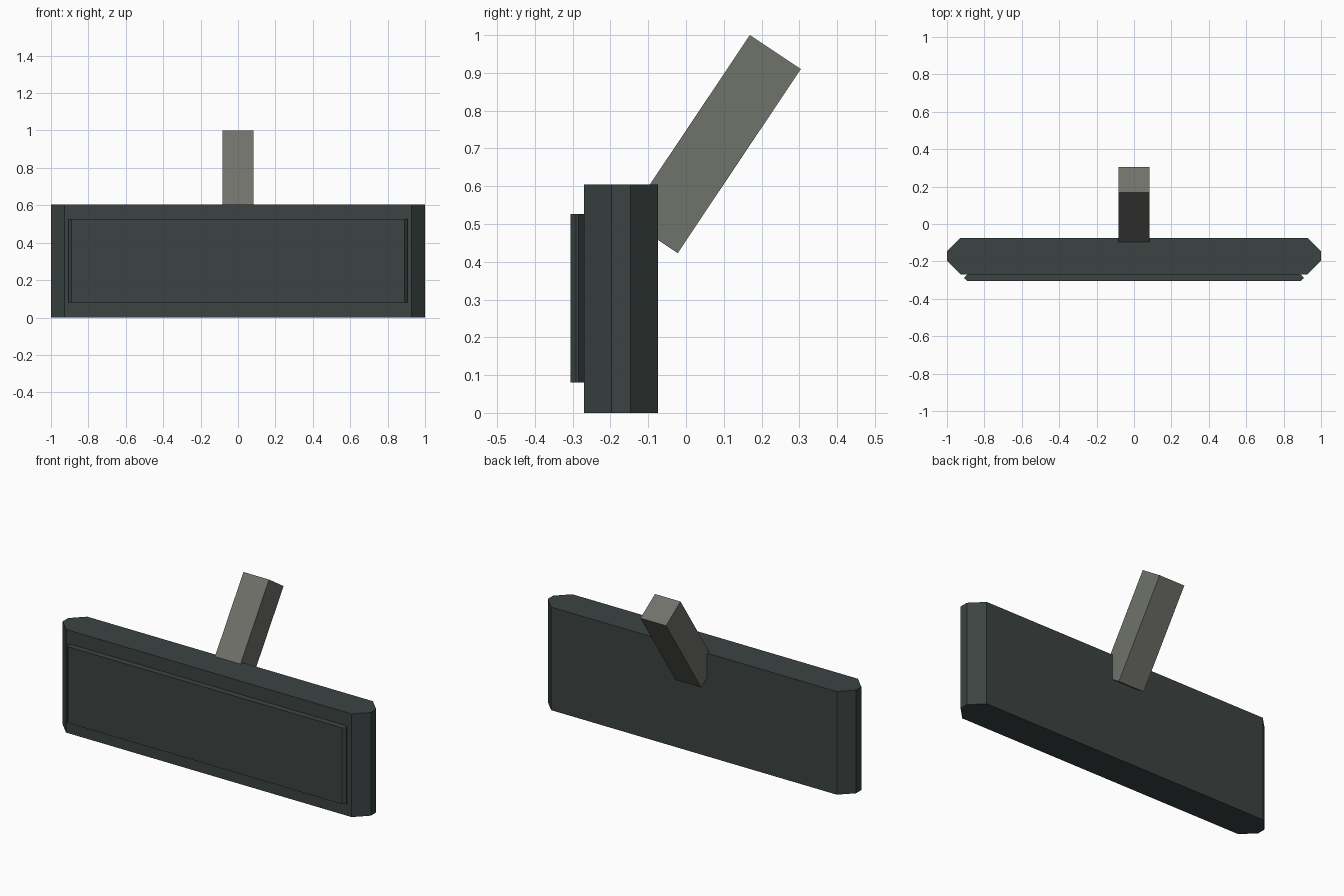
import bpy
import bmesh
from mathutils import Vector

cube = bpy.data.objects.get("Cube")
if cube:
    bpy.data.objects.remove(cube, do_unlink=True)


def make_material(name, rgb):
    mat = bpy.data.materials.new(name)
    mat.use_nodes = True
    color = (*rgb, 1.0)
    mat.diffuse_color = color
    mat.node_tree.nodes["Principled BSDF"].inputs["Base Color"].default_value = color
    return mat


def prism(name, profile, direction, mat):
    """Extrude a closed flat profile along a direction."""
    bm = bmesh.new()
    face = bm.faces.new([bm.verts.new(p) for p in profile])
    result = bmesh.ops.extrude_face_region(bm, geom=[face], use_keep_orig=True)
    moved = [v for v in result["geom"] if isinstance(v, bmesh.types.BMVert)]
    bmesh.ops.translate(bm, verts=moved, vec=Vector(direction))
    bmesh.ops.recalc_face_normals(bm, faces=bm.faces)
    mesh = bpy.data.meshes.new(name)
    bm.to_mesh(mesh)
    bm.free()
    mesh.materials.append(mat)
    obj = bpy.data.objects.new(name, mesh)
    bpy.context.collection.objects.link(obj)
    return obj


def chamfered_slab(name, half_width, front, back, chamfer_x, chamfer_y, bottom, top, mat):
    """Upright slab with all four vertical edges cut at an angle."""
    inner = half_width - chamfer_x
    right = [(inner, front), (half_width, front + chamfer_y),
             (half_width, back - chamfer_y), (inner, back)]
    outline = right + [(-x, y) for x, y in reversed(right)]
    return prism(name, [(x, y, bottom) for x, y in outline], (0, 0, top - bottom), mat)


slate = make_material("dark slate", (0.045, 0.056, 0.055))
grey = make_material("warm grey", (0.162, 0.168, 0.147))

# Main board and raised front panel
chamfered_slab("board", 1.0, -0.27, -0.074, 0.073, 0.073, 0.0, 0.605, slate)
chamfered_slab("front_panel", 0.907, -0.306, -0.27, 0.017, 0.015, 0.08, 0.527, slate)

# Tilted square post leaning back from the board
half_post = 0.083
side = [(0.169, 1.0), (0.304, 0.91), (-0.022, 0.423), (-0.157, 0.513)]
prism("post", [(-half_post, y, z) for y, z in side], (2 * half_post, 0, 0), grey)
